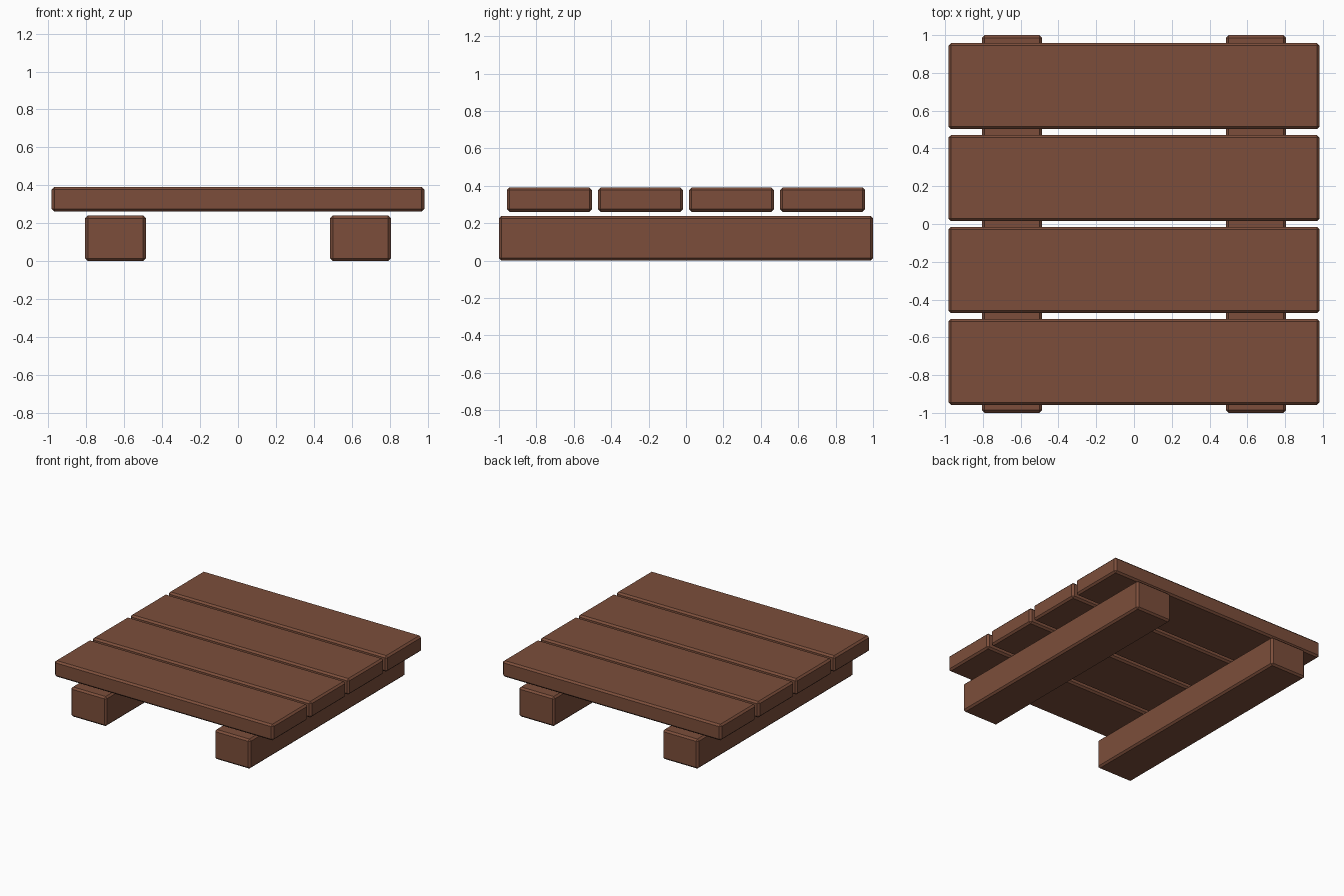
import bpy
import bmesh
from mathutils import Matrix, Vector

default = bpy.data.objects.get("Cube")
if default:
    bpy.data.objects.remove(default, do_unlink=True)

# Single brown wood colour
wood = bpy.data.materials.new("brown wood")
colour = (0.2, 0.076, 0.043, 1.0)
wood.diffuse_color = colour
wood.use_nodes = True
wood.node_tree.nodes["Principled BSDF"].inputs["Base Color"].default_value = colour


def timber(name, size, centre, chamfer=0.014):
    """A rectangular board with flat chamfered edges."""
    mesh = bpy.data.meshes.new(name)
    bm = bmesh.new()
    bmesh.ops.create_cube(bm, size=1, matrix=Matrix.Diagonal((*size, 1)))
    bmesh.ops.bevel(bm, geom=bm.edges[:], offset=chamfer, segments=1,
                    affect='EDGES')
    bm.to_mesh(mesh)
    bm.free()
    mesh.materials.append(wood)
    obj = bpy.data.objects.new(name, mesh)
    obj.location = Vector(centre)
    bpy.context.collection.objects.link(obj)
    return obj


# Two bearers running front to back
for side, name in ((-1, "right_bearer"), (1, "left_bearer")):
    timber(name, (0.32, 2.0, 0.24), (side * 0.646, 0, 0.12))

# Four deck planks running side to side, just above the bearers
pitch = 0.487
for i in range(4):
    timber(f"deck_plank_{i + 1}", (1.966, 0.455, 0.13),
           (0, (i - 1.5) * pitch, 0.326))
